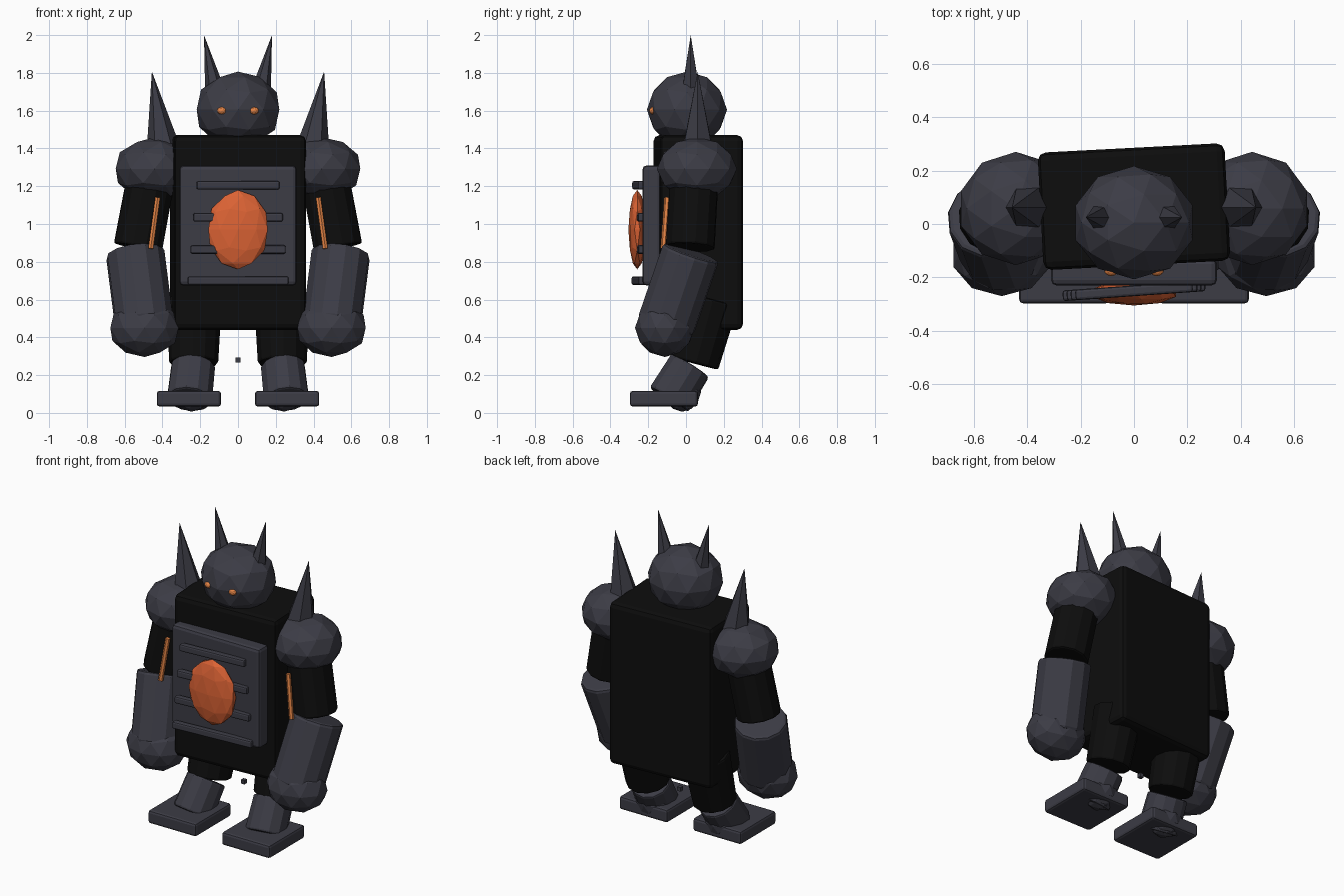
import bpy, math
from mathutils import Vector

if "Cube" in bpy.data.objects:
    bpy.data.objects.remove(bpy.data.objects["Cube"])


def mat(name, rgb):
    m = bpy.data.materials.new(name)
    m.diffuse_color = (*rgb, 1)
    m.use_nodes = True
    m.node_tree.nodes["Principled BSDF"].inputs["Base Color"].default_value = m.diffuse_color
    return m


BLACK = mat("matte black", (0.004, 0.004, 0.004))
GREY = mat("dark slate grey", (0.045, 0.045, 0.060))
ORANGE = mat("burnt orange", (0.72, 0.125, 0.035))
AMBER = mat("light orange", (0.78, 0.23, 0.06))


def finish(name, m, bevel=0.0, segments=2):
    o = bpy.context.object
    o.name = name
    o.data.materials.append(m)
    if bevel:
        b = o.modifiers.new("rounded edges", "BEVEL")
        b.width, b.segments = bevel, segments
        b.limit_method = "ANGLE"
        b.angle_limit = math.radians(40)
    return o


def box(name, m, loc, size, bevel=0.0, turn=0.0):
    bpy.ops.mesh.primitive_cube_add(size=1, location=loc)
    o = bpy.context.object
    o.scale = size
    bpy.ops.object.transform_apply(location=False, rotation=False, scale=True)
    o.rotation_euler.z = math.radians(turn)
    return finish(name, m, bevel)


def ball(name, m, loc, radii, sub=2, turn=0.0):
    bpy.ops.mesh.primitive_ico_sphere_add(subdivisions=sub, radius=1, location=loc)
    o = bpy.context.object
    o.scale = radii
    o.rotation_euler.z = math.radians(turn)
    return finish(name, m)


def rod(name, m, a, b, r1, r2, sides=12, bevel=0.0):
    # tapered cylinder or cone from point a (radius r1) to point b (radius r2)
    a, b = Vector(a), Vector(b)
    bpy.ops.mesh.primitive_cone_add(vertices=sides, radius1=r1, radius2=r2,
                                    depth=(b - a).length, location=(a + b) / 2)
    bpy.context.object.rotation_euler = (b - a).to_track_quat("Z", "Y").to_euler()
    return finish(name, m, bevel)


# torso, chest plate, ribs and core
box("torso", BLACK, (0, 0.065, 0.955), (0.70, 0.44, 1.03), 0.03, 3)
box("chest_plate", GREY, (0, -0.18, 0.992), (0.62, 0.10, 0.635), 0.02)
for z, w in ((1.205, 0.44), (1.035, 0.475), (0.865, 0.505), (0.70, 0.535)):
    box("chest_rib", GREY, (0, -0.25, z), (w, 0.04, 0.045), 0.01, 4)
ball("chest_core", ORANGE, (0, -0.258, 0.97), (0.165, 0.047, 0.21))
box("hip_stud", GREY, (0, 0.06, 0.28), (0.025, 0.025, 0.025))

# head
ball("head", GREY, (0, 0.005, 1.605), (0.23, 0.212, 0.202))

for s, side in ((-1, "left"), (1, "right")):
    def p(x, y, z):
        return (s * x, y, z)

    # face and horns
    ball(side + "_eye", AMBER, p(0.085, -0.175, 1.60), (0.026, 0.02, 0.02))
    rod(side + "_head_horn", GREY, p(0.123, 0.025, 1.71), p(0.18, 0.025, 2.0), 0.052, 0, 6)
    rod(side + "_shoulder_horn", GREY, p(0.398, 0.062, 1.42), p(0.456, 0.062, 1.807), 0.085, 0, 6)
    # arm
    ball(side + "_shoulder", GREY, p(0.442, 0.058, 1.292), (0.216, 0.212, 0.167))
    rod(side + "_upper_arm", BLACK, p(0.53, 0.022, 0.875), p(0.46, 0.045, 1.25),
        0.132, 0.13, 12, 0.012)
    rod(side + "_arm_strip", AMBER, p(0.462, -0.12, 0.87), p(0.425, -0.10, 1.14),
        0.015, 0.015, 6)
    rod(side + "_forearm", GREY, p(0.495, -0.107, 0.46), p(0.545, 0.027, 0.85),
        0.157, 0.157, 12, 0.018)
    ball(side + "_fist", GREY, p(0.495, -0.112, 0.45), (0.19, 0.158, 0.154))
    # leg
    rod(side + "_thigh", BLACK, p(0.235, 0.045, 0.262), p(0.23, 0.135, 0.60),
        0.13, 0.145, 12, 0.012)
    rod(side + "_shin", GREY, p(0.257, -0.09, 0.07), p(0.237, 0.022, 0.25),
        0.122, 0.118, 12, 0.012)
    ball(side + "_ankle", GREY, p(0.245, -0.02, 0.112), (0.108, 0.10, 0.106))
    box(side + "_foot", GREY, p(0.26, -0.117, 0.075), (0.34, 0.36, 0.083), 0.015)
